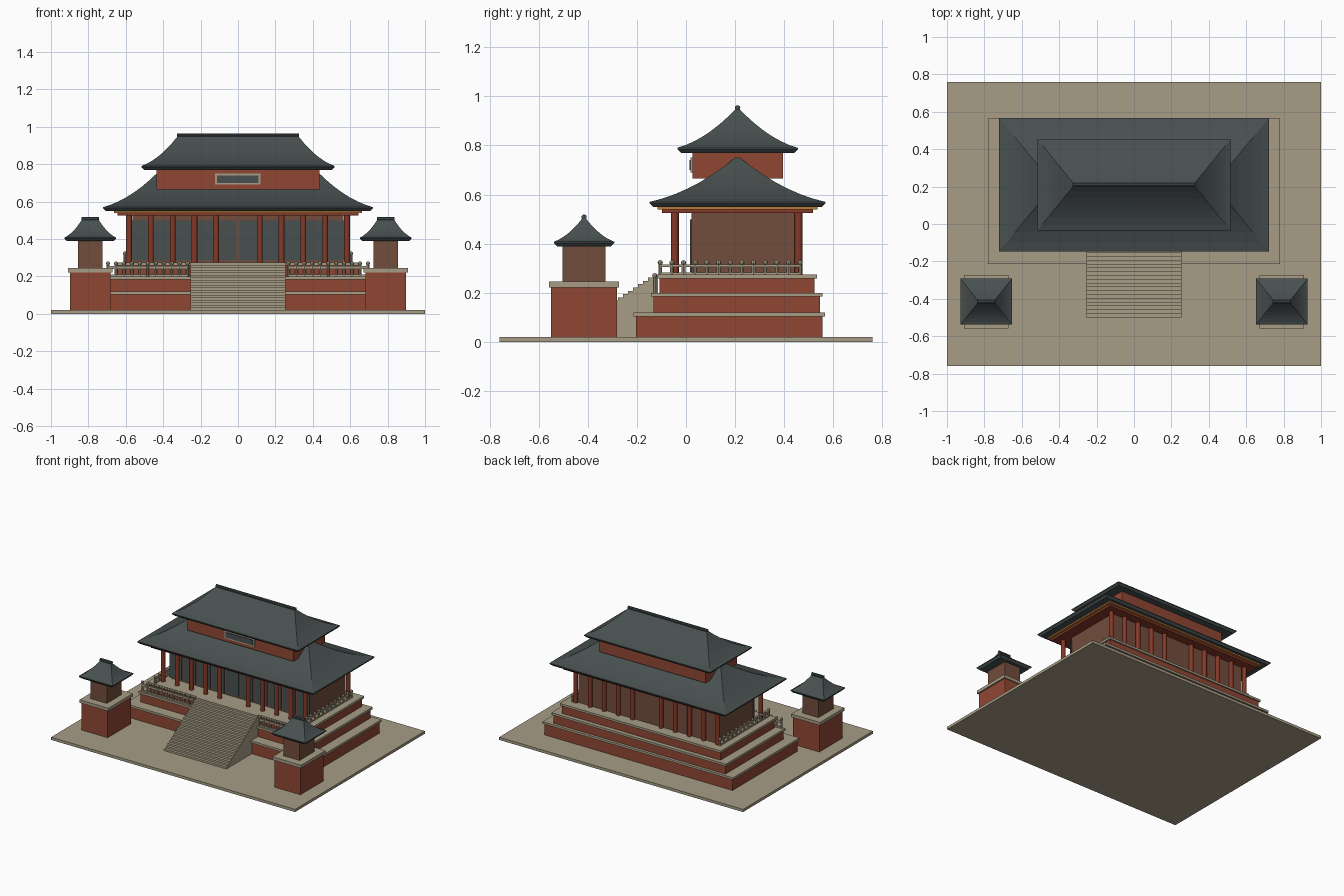
import bpy
import bmesh
import math
from mathutils import Matrix, Vector

cube = bpy.data.objects.get("Cube")
if cube:
    bpy.data.objects.remove(cube, do_unlink=True)


def material(name, r, g, b):
    m = bpy.data.materials.new(name)
    m.use_nodes = True
    m.diffuse_color = (r, g, b, 1)
    m.node_tree.nodes["Principled BSDF"].inputs["Base Color"].default_value = (r, g, b, 1)
    return m


STONE = material("pale stone", 0.39, 0.34, 0.24)
RED = material("brick red", 0.28, 0.062, 0.034)
TILE = material("dark roof tile", 0.065, 0.08, 0.08)
BROWN = material("brown plaster", 0.17, 0.074, 0.046)
LACQUER = material("dark red lacquer", 0.235, 0.04, 0.02)
GOLD = material("ochre paint", 0.5, 0.2, 0.045)

CY = 0.21  # middle of the hall in depth


def finish(name, bm, mat, smooth=False):
    bmesh.ops.recalc_face_normals(bm, faces=bm.faces)
    mesh = bpy.data.meshes.new(name)
    bm.to_mesh(mesh)
    bm.free()
    mesh.materials.append(mat)
    if smooth:
        for p in mesh.polygons:
            p.use_smooth = len(p.vertices) == 4 and abs(p.normal.z) < 0.9
    ob = bpy.data.objects.new(name, mesh)
    bpy.context.collection.objects.link(ob)
    return ob


def add_box(bm, x0, x1, y0, y1, z0, z1):
    mat = Matrix.Translation(((x0 + x1) / 2, (y0 + y1) / 2, (z0 + z1) / 2))
    mat = mat @ Matrix.Diagonal((x1 - x0, y1 - y0, z1 - z0, 1))
    bmesh.ops.create_cube(bm, size=1, matrix=mat)


def box(name, mat, *bounds):
    bm = bmesh.new()
    add_box(bm, *bounds)
    return finish(name, bm, mat)


def add_rod(bm, x, y, z0, z1, r, sides=8):
    bmesh.ops.create_cone(bm, cap_ends=True, segments=sides, radius1=r, radius2=r,
                          depth=z1 - z0, matrix=Matrix.Translation((x, y, (z0 + z1) / 2)))


def hip_roof(name, cx, cy, hx, hy, ridge, z0, z1, steps=7):
    """Concave hipped roof: stacked rectangles from eave up to the ridge."""
    lip = 0.014
    levels = [(hx - lip, hy - lip, z0), (hx, hy, z0 + lip)]
    for i in range(steps + 1):
        t = i / steps
        rise = 0.42 * t + 0.58 * t * t
        levels.append((hx + (ridge - hx) * t, hy * (1 - t) + 0.003 * t,
                       z0 + 0.02 + (z1 - z0 - 0.02) * rise))
    bm = bmesh.new()
    rings = [[bm.verts.new((cx + sx * a, cy + sy * b, z))
              for sx, sy in ((-1, -1), (1, -1), (1, 1), (-1, 1))] for a, b, z in levels]
    for low, high in zip(rings, rings[1:]):
        for k in range(4):
            n = (k + 1) % 4
            bm.faces.new((low[k], low[n], high[n], high[k]))
    bm.faces.new(rings[0])
    bm.faces.new(rings[-1])
    # rounded ridge bar
    turn = Matrix.Translation((cx, cy, z1)) @ Matrix.Rotation(math.pi / 2, 4, 'Y')
    bmesh.ops.create_cone(bm, cap_ends=True, segments=10, radius1=0.011, radius2=0.011,
                          depth=2 * ridge + 0.01, matrix=turn)
    return finish(name, bm, TILE)


def balustrade(name, start, end, z, height, count):
    """Posts with ball caps, joined by a lower and an upper rail."""
    bm = bmesh.new()
    a, b = Vector(start), Vector(end)
    for i in range(count):
        p = a.lerp(b, i / (count - 1))
        add_rod(bm, p.x, p.y, z, z + height * 0.8, 0.0075)
        bmesh.ops.create_uvsphere(bm, u_segments=8, v_segments=6, radius=0.0105,
                                  matrix=Matrix.Translation((p.x, p.y, z + height - 0.0105)))
    lo = Vector((min(a.x, b.x) - 0.005, min(a.y, b.y) - 0.005))
    hi = Vector((max(a.x, b.x) + 0.005, max(a.y, b.y) + 0.005))
    for f0, f1 in ((0.0, 0.14), (0.5, 0.7)):
        add_box(bm, lo.x, hi.x, lo.y, hi.y, z + height * f0, z + height * f1)
    return finish(name, bm, STONE)


# Ground slab
box("ground_slab", STONE, -1, 1, -0.76, 0.76, 0, 0.02)

# Three stepped terraces, each a red wall with a stone coping
terraces = [("lower", 0.77, -0.203, 0.555, 0.02, 0.12),
            ("middle", 0.705, -0.132, 0.545, 0.12, 0.20),
            ("upper", 0.65, -0.107, 0.524, 0.20, 0.275)]
for name, hx, y0, y1, z0, z1 in terraces:
    box(name + "_terrace_wall", RED, -hx, hx, y0, y1, z0, z1 - 0.016)
    e = 0.01
    box(name + "_terrace_coping", STONE, -hx - e, hx + e, y0 - e, y1 + e, z1 - 0.016, z1)

# Front staircase from a stepped side profile
steps, y_foot, y_top, z_top = 19, -0.5, -0.115, 0.275
run, rise = (y_top - y_foot) / steps, (z_top - 0.02) / steps
profile = [(y_foot, 0.02)]
for i in range(steps):
    profile += [(y_foot + i * run, 0.02 + (i + 1) * rise),
                (y_foot + (i + 1) * run, 0.02 + (i + 1) * rise)]
profile.append((y_top, 0.02))
bm = bmesh.new()
side = bm.faces.new([bm.verts.new((-0.255, y, z)) for y, z in profile])
grown = bmesh.ops.extrude_face_region(bm, geom=[side])["geom"]
bmesh.ops.translate(bm, vec=(0.51, 0, 0),
                    verts=[g for g in grown if isinstance(g, bmesh.types.BMVert)])
finish("front_stairs", bm, STONE)

# Balustrades and gate towers on both sides
for s, label in ((1, "left"), (-1, "right")):
    balustrade(label + "_front_balustrade", (s * 0.27, -0.127), (s * 0.695, -0.127), 0.2, 0.08, 11)
    balustrade(label + "_side_balustrade", (s * 0.605, -0.105), (s * 0.605, 0.465), 0.275, 0.058, 13)
    cx, cy = s * 0.79, -0.415
    for part, mat, hx, hy, z0, z1 in (("base", RED, 0.107, 0.135, 0.02, 0.222),
                                      ("coping", STONE, 0.118, 0.143, 0.222, 0.245),
                                      ("room", BROWN, 0.066, 0.087, 0.245, 0.4)):
        box(f"{label}_tower_{part}", mat, cx - hx, cx + hx, cy - hy, cy + hy, z0, z1)
    hip_roof(label + "_tower_roof", cx, cy, 0.138, 0.123, 0.042, 0.388, 0.508)

# Main hall room
box("hall_wall", BROWN, -0.565, 0.565, 0.022, 0.45, 0.275, 0.53)

# Colonnade along front and back, with an open middle bay
column_x = [s * 0.1165 * i for i in range(1, 6) for s in (-1, 1)]
bm = bmesh.new()
for x in column_x:
    for y in (-0.045, 0.458):
        add_rod(bm, x, y, 0.275, 0.53, 0.016, 10)
finish("columns", bm, LACQUER, smooth=True)

# Dark door panels in each front bay
bm = bmesh.new()
for i in range(-5, 5):
    x = 0.1165 * (i + 0.5)
    add_box(bm, x - 0.05, x + 0.05, 0.016, 0.024, 0.285, 0.498)
finish("door_panels", bm, TILE)

# Beams under the eaves
box("eave_beam", LACQUER, -0.645, 0.645, CY - 0.308, CY + 0.308, 0.525, 0.54)
box("painted_eave_band", GOLD, -0.662, 0.662, CY - 0.326, CY + 0.326, 0.54, 0.552)

# Two-tier roof with a red wall between
hip_roof("lower_roof", 0, CY, 0.722, 0.358, 0.43, 0.55, 0.755)
box("upper_wall", RED, -0.436, 0.436, 0.026, 0.394, 0.665, 0.78)
hip_roof("upper_roof", 0, CY, 0.517, 0.245, 0.32, 0.77, 0.953)

# Blank plaque on the upper wall
box("plaque_frame", STONE, -0.123, 0.121, 0.019, 0.027, 0.69, 0.75)
box("plaque_panel", TILE, -0.112, 0.11, 0.015, 0.02, 0.7, 0.74)
